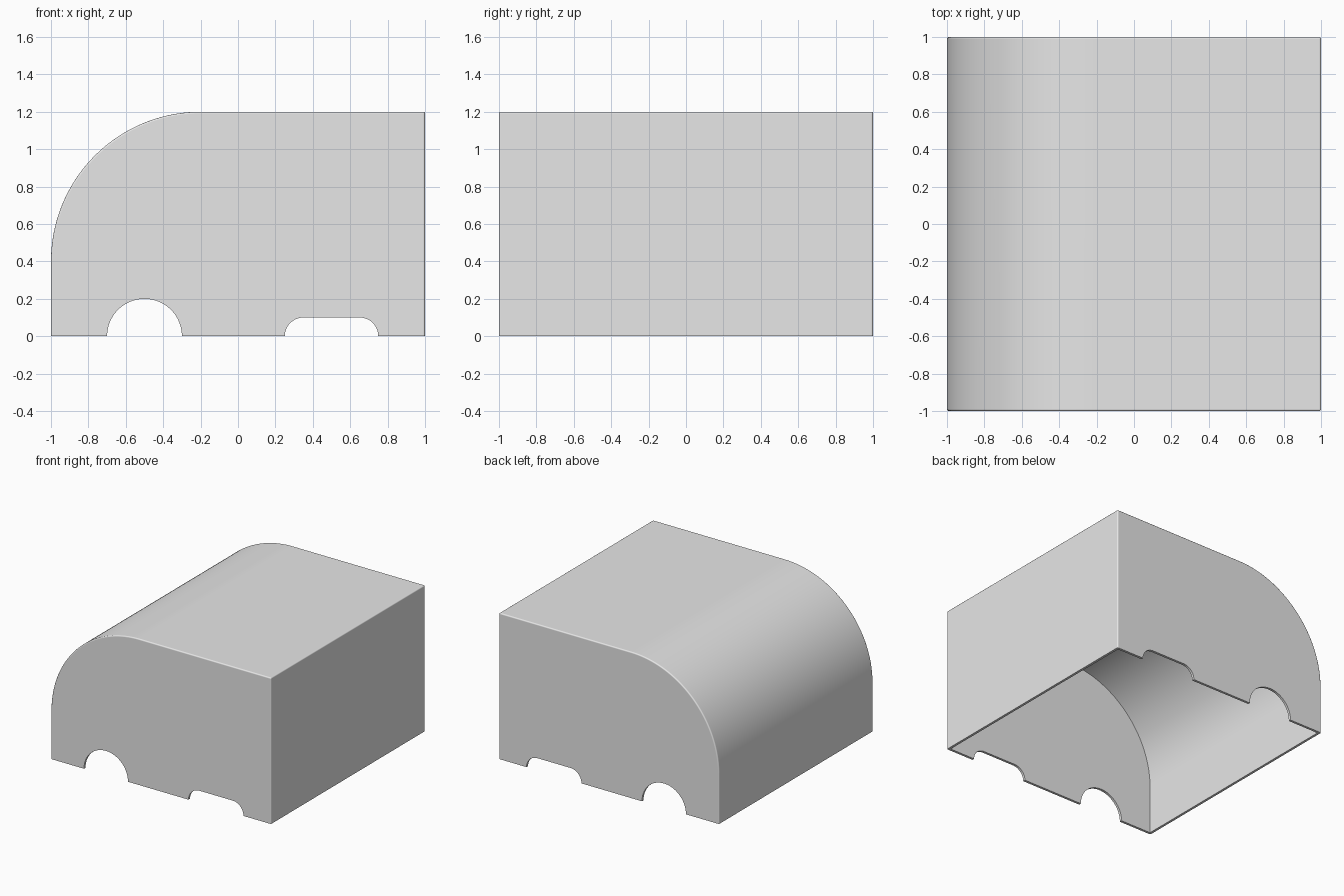
import bpy
import bmesh
from math import pi, cos, sin

cube = bpy.data.objects.get("Cube")
if cube:
    bpy.data.objects.remove(cube, do_unlink=True)

WALL = 0.02
BEVEL = 0.01

grey = bpy.data.materials.new("light_grey")
grey.use_nodes = True
grey.diffuse_color = (0.8, 0.8, 0.8, 1)
grey.node_tree.nodes["Principled BSDF"].inputs["Base Color"].default_value = (0.8, 0.8, 0.8, 1)


def arc(cx, cz, r, start, end, steps):
    """Points on an arc in the xz plane, angles in units of pi."""
    angles = [pi * (start + (end - start) * i / steps) for i in range(steps + 1)]
    return [(cx + r * cos(a), cz + r * sin(a)) for a in angles]


def prism(name, outline, half_depth, bevel=0):
    """Extrude an xz outline along y, optionally rounding its upper sharp edges."""
    bm = bmesh.new()
    face = bm.faces.new([bm.verts.new((x, -half_depth, z)) for x, z in outline])
    out = bmesh.ops.extrude_face_region(bm, geom=[face])
    moved = [v for v in out["geom"] if isinstance(v, bmesh.types.BMVert)]
    bmesh.ops.translate(bm, verts=moved, vec=(0, 2 * half_depth, 0))
    bmesh.ops.recalc_face_normals(bm, faces=bm.faces)
    if bevel:
        sharp = [e for e in bm.edges
                 if e.calc_face_angle() > 0.6 and max(v.co.z for v in e.verts) > 0.01]
        bmesh.ops.bevel(bm, geom=sharp, offset=bevel, segments=4,
                        profile=0.5, affect='EDGES', clamp_overlap=True)
    mesh = bpy.data.meshes.new(name)
    bm.to_mesh(mesh)
    bm.free()
    mesh.materials.append(grey)
    obj = bpy.data.objects.new(name, mesh)
    bpy.context.collection.objects.link(obj)
    return obj


def body_outline(inset, bottom):
    """Box side with one large rounded upper corner."""
    side, top = 1 - inset, 1.2 - inset
    curve = arc(-0.2, 0.4, 0.8 - inset, 1, 0.5, 40)
    return [(-side, bottom)] + curve + [(side, top), (side, bottom)]


# Outer body and the shapes that hollow and notch it
cover = prism("cover_shell", body_outline(0, 0), 1, BEVEL)
cavity = prism("cavity_cutter", body_outline(WALL, -0.2), 1 - WALL)
round_hole = prism("round_notch_cutter",
                   [(-0.7, -0.2)] + arc(-0.5, 0, 0.2, 1, 0, 40) + [(-0.3, -0.2)], 1.2)
slot_hole = prism("wide_notch_cutter",
                  [(0.25, -0.2)] + arc(0.35, 0, 0.1, 1, 0.5, 12)
                  + arc(0.65, 0, 0.1, 0.5, 0, 12) + [(0.75, -0.2)], 1.2)

bpy.ops.object.select_all(action='DESELECT')
cover.select_set(True)
bpy.context.view_layer.objects.active = cover
for cutter in (cavity, round_hole, slot_hole):
    cut = cover.modifiers.new("cut", 'BOOLEAN')
    cut.operation = 'DIFFERENCE'
    cut.solver = 'EXACT'
    cut.object = cutter
    bpy.ops.object.modifier_apply(modifier=cut.name)
    bpy.data.objects.remove(cutter, do_unlink=True)

# Smooth curve and rounded edges, flat walls
bpy.ops.object.shade_smooth_by_angle(angle=0.6)
weighted = cover.modifiers.new("weighted_normals", 'WEIGHTED_NORMAL')
weighted.keep_sharp = True
